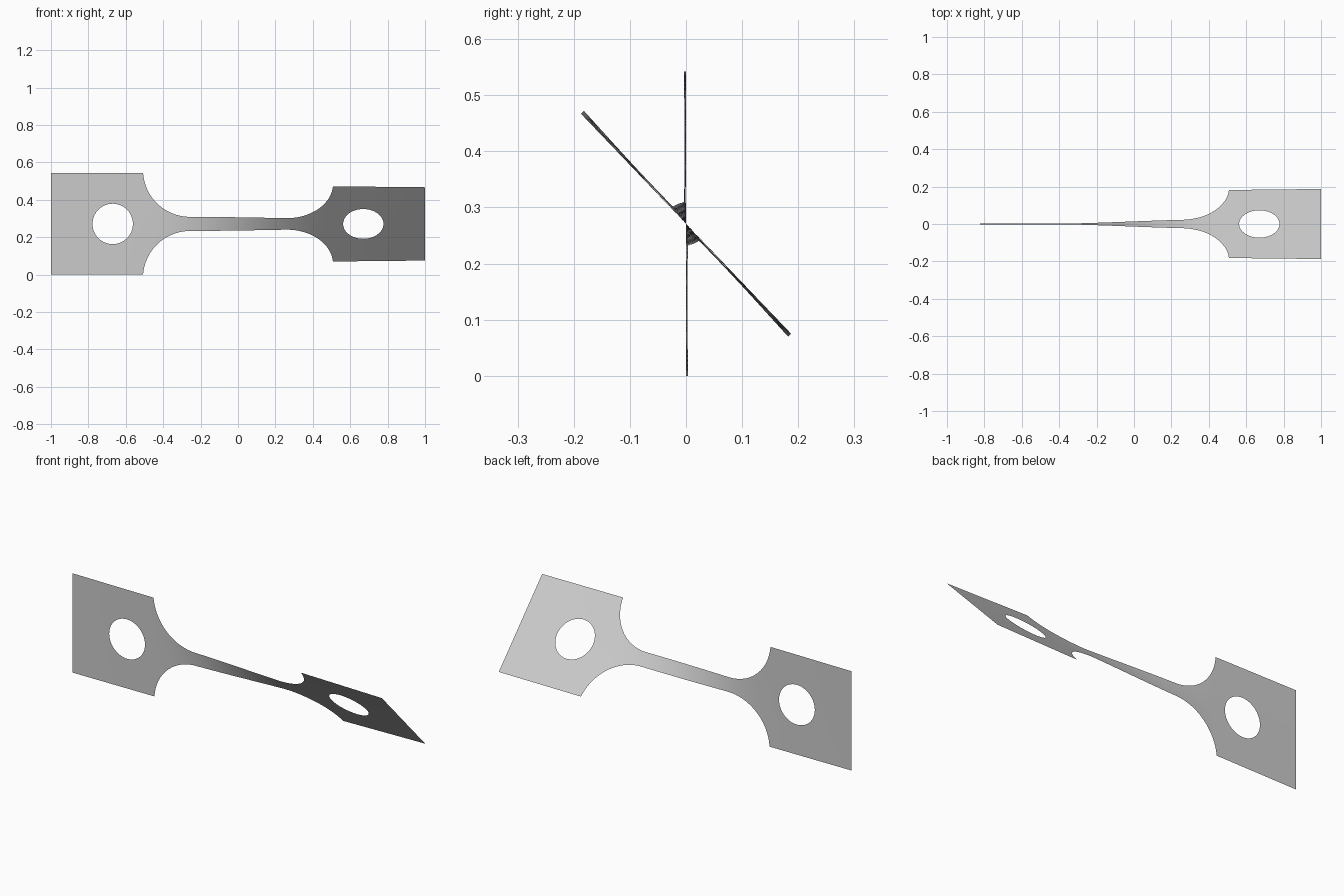
import bpy, bmesh
from math import sin, cos, pi, sqrt, asin, radians

old = bpy.data.objects.get("Cube")
if old:
    bpy.data.objects.remove(old, do_unlink=True)

HALF_HEIGHT = 0.271
NECK = 0.038
FILLET_X, FILLET_R = 0.257, 0.251
HOLE_X, HOLE_R = 0.67, 0.108
ROWS = 3


def outer(x):
    """Half height of the strip outline."""
    d = abs(x) - FILLET_X
    if d <= 0:
        return NECK
    if d >= FILLET_R:
        return HALF_HEIGHT
    return min(HALF_HEIGHT, NECK + FILLET_R - sqrt(FILLET_R ** 2 - d * d))


def inner(x):
    """Half height of the hole, zero outside it."""
    return sqrt(max(0, HOLE_R ** 2 - (abs(x) - HOLE_X) ** 2))


def twist(x):
    """Smooth twist through the neck, with a slight lead in the tabs."""
    t = min(1, max(0, x + 0.5))
    tail = max(-1, min(1, x / 0.5 - (1 if x > 0 else -1))) if abs(x) > 0.5 else 0
    return radians(0.8 + 41.3 * t * t * (3 - 2 * t) + tail * (1.6 if x > 0 else 0.8))


# Columns along one half: neck, fillet, hole, end
drop = FILLET_R + NECK - HALF_HEIGHT
end_angle = asin(sqrt(1 - (drop / FILLET_R) ** 2))
half = [FILLET_X * i / 12 for i in range(12)]
half += [FILLET_X + FILLET_R * sin(end_angle * i / 24) for i in range(25)]
half += [HOLE_X - HOLE_R * cos(pi * i / 32) for i in range(33)]
half += [0.85, 1.0]
columns = sorted([-x for x in half if x > 0] + half)

# Twisted sheet with a hole in each tab
bm = bmesh.new()
for side in (1, -1):
    previous = None
    for x in columns:
        a, lo, hi = twist(x), inner(x), outer(x)
        column = []
        for r in range(ROWS + 1):
            v = side * (lo + (hi - lo) * r / ROWS)
            column.append(bm.verts.new((x, -v * sin(a), HALF_HEIGHT + v * cos(a))))
        if previous:
            for r in range(ROWS):
                quad = [previous[r], column[r], column[r + 1], previous[r + 1]]
                bm.faces.new(quad if side > 0 else quad[::-1])
        previous = column
bmesh.ops.remove_doubles(bm, verts=bm.verts, dist=0.00001)
for face in bm.faces:
    face.smooth = True

mesh = bpy.data.meshes.new("twisted_strip")
bm.to_mesh(mesh)
bm.free()
strip = bpy.data.objects.new("twisted_strip", mesh)
bpy.context.collection.objects.link(strip)

# Plain grey
grey = bpy.data.materials.new("light_grey")
grey.use_nodes = True
colour = (0.6, 0.6, 0.6, 1)
grey.diffuse_color = colour
grey.node_tree.nodes["Principled BSDF"].inputs["Base Color"].default_value = colour
mesh.materials.append(grey)
